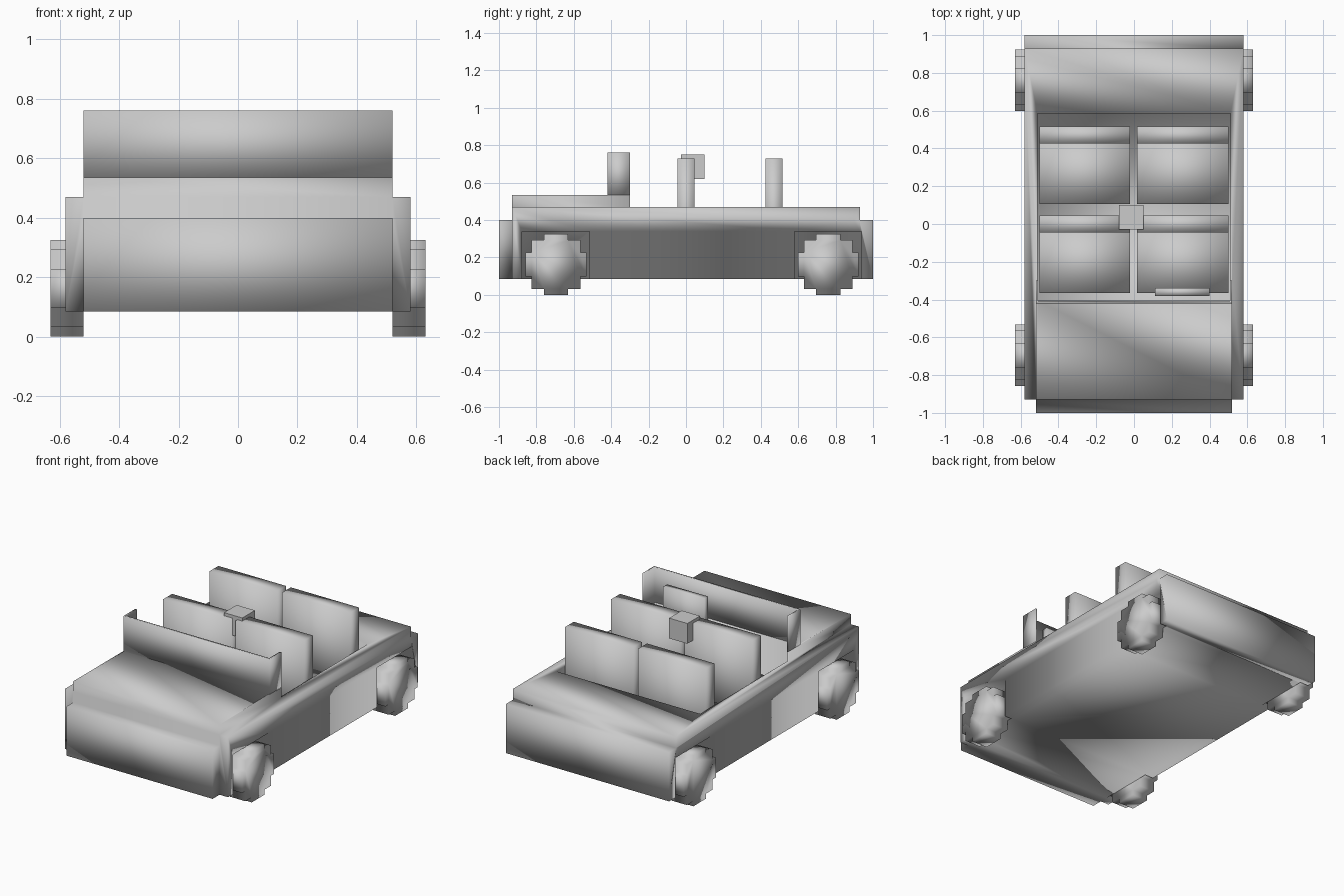
import bpy
import bmesh

cube = bpy.data.objects.get("Cube")
if cube:
    bpy.data.objects.remove(cube, do_unlink=True)

grey = bpy.data.materials.new("plain grey")
grey.use_nodes = True
colour = (0.6, 0.6, 0.6, 1)
grey.diffuse_color = colour
grey.node_tree.nodes["Principled BSDF"].inputs["Base Color"].default_value = colour


def finish(name, bm, smooth=True):
    bmesh.ops.recalc_face_normals(bm, faces=bm.faces)
    mesh = bpy.data.meshes.new(name)
    bm.to_mesh(mesh)
    bm.free()
    mesh.materials.append(grey)
    for poly in mesh.polygons:
        poly.use_smooth = smooth
    obj = bpy.data.objects.new(name, mesh)
    bpy.context.collection.objects.link(obj)
    return obj


def box(name, x, y, z, smooth=True):
    bm = bmesh.new()
    bmesh.ops.create_cube(bm, size=1)
    for v in bm.verts:
        v.co = [lo + (c + 0.5) * (hi - lo) for c, (lo, hi) in zip(v.co, (x, y, z))]
    return finish(name, bm, smooth)


def prism(name, outline, axis, depth, smooth=True):
    """Extrude a flat outline along x (axis 0) or z (axis 2)."""
    bm = bmesh.new()
    start, end = depth
    place = (lambda a, b: (start, a, b)) if axis == 0 else (lambda a, b: (a, b, start))
    face = bm.faces.new([bm.verts.new(place(a, b)) for a, b in outline])
    geom = bmesh.ops.extrude_face_region(bm, geom=[face])["geom"]
    for v in geom:
        if isinstance(v, bmesh.types.BMVert):
            v.co[axis] = end
    return finish(name, bm, smooth)


def combine(target, tool, operation):
    mod = target.modifiers.new("combine", "BOOLEAN")
    mod.operation = operation
    mod.solver = "EXACT"
    mod.object = tool
    bpy.context.view_layer.objects.active = target
    bpy.ops.object.modifier_apply(modifier=mod.name)
    bpy.data.objects.remove(tool, do_unlink=True)


# Body: one shell with hood and bumpers joined on
body = box("body", (-0.58, 0.58), (-0.93, 0.93), (0.085, 0.47))
combine(body, box("hood", (-0.52, 0.52), (-0.93, -0.30), (0.40, 0.535)), "UNION")
combine(body, box("front_bumper", (-0.52, 0.52), (-1, -0.8), (0.085, 0.40)), "UNION")
combine(body, box("rear_bumper", (-0.58, 0.58), (0.9, 1), (0.085, 0.40)), "UNION")

# Open cabin and wheel arches
combine(body, box("cabin_cut", (-0.51, 0.51), (-0.405, 0.585), (0.15, 0.9)), "DIFFERENCE")
for y in ((-0.877, -0.515), (0.58, 0.937)):
    for x in ((-0.7, -0.52), (0.52, 0.7)):
        combine(body, box("arch_cut", x, y, (0, 0.34)), "DIFFERENCE")

# Stepped wheels
U = 0.0325
quarter = [(5, 0), (5, 2), (4, 2), (4, 4), (2, 4), (2, 5)]
quarter = quarter[1:]
upper = quarter + [(-a, b) for a, b in reversed(quarter)]
outline = upper + [(-a, -b) for a, b in upper]
for end, y in (("front", -0.695), ("rear", 0.76)):
    for side, s in (("left", 1), ("right", -1)):
        prism(f"{end}_wheel_{side}", [(y + a * U, 5 * U + b * U) for a, b in outline],
              0, (s * 0.52, s * 0.63))

# Windshield wrapping round at both ends
t = 0.012
half = [(0.52, -0.42), (0.52, -0.30), (0.52 - t, -0.30), (0.52 - t, -0.42 + t)]
wrap = half + [(-a, b) for a, b in reversed(half)]
prism("windshield", wrap, 2, (0.53, 0.76))

# Seats
for row, y in (("front", -0.045), ("rear", 0.425)):
    for side, x in (("left", (0.015, 0.50)), ("right", (-0.50, -0.02))):
        box(f"{row}_seat_back_{side}", x, (y, y + 0.09), (0.14, 0.73))
        box(f"{row}_seat_base_{side}", x, (y - 0.32, y + 0.01), (0.14, 0.30))

# Steering wheel and mirror
box("steering_wheel", (0.11, 0.40), (-0.38, -0.34), (0.42, 0.69))
box("mirror", (-0.08, 0.05), (-0.028, 0.10), (0.62, 0.75), False)
